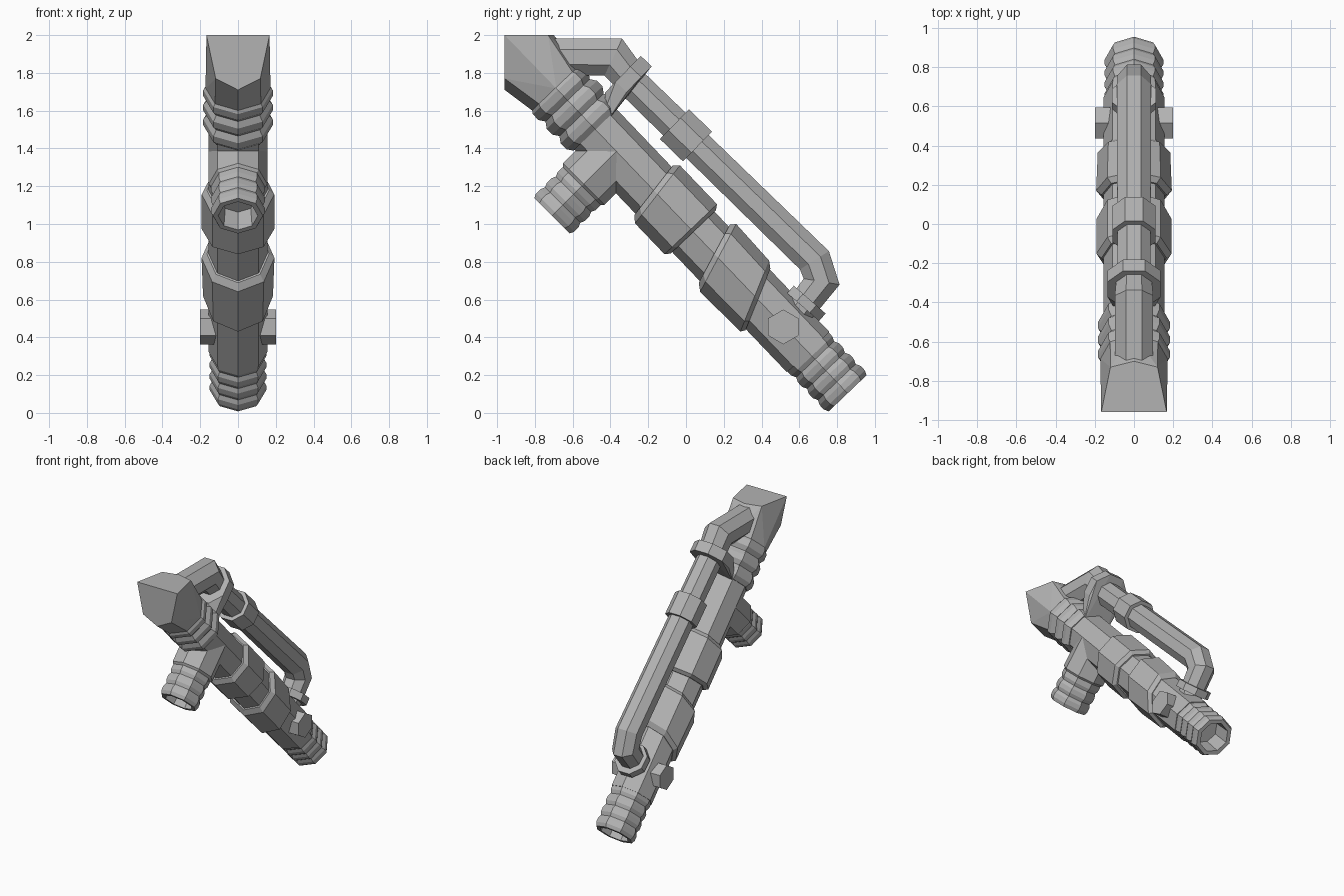
import bpy, bmesh, math
from mathutils import Vector

cube = bpy.data.objects.get("Cube")
if cube:
    bpy.data.objects.remove(cube)

grey = bpy.data.materials.new("mid_grey")
grey.use_nodes = True
grey.diffuse_color = (0.45, 0.45, 0.45, 1)
grey.node_tree.nodes["Principled BSDF"].inputs["Base Color"].default_value = (0.45, 0.45, 0.45, 1)

X = Vector((1, 0, 0))


def V(y, z, x=0.0):
    return Vector((x, y, z))


def finish(name, bm):
    bmesh.ops.recalc_face_normals(bm, faces=bm.faces)
    mesh = bpy.data.meshes.new(name)
    bm.to_mesh(mesh)
    bm.free()
    mesh.materials.append(grey)
    obj = bpy.data.objects.new(name, mesh)
    bpy.context.collection.objects.link(obj)
    return obj


def ring_points(c, n, r, flat=False, sides=8):
    off = math.pi / sides if flat else 0
    r = r / math.cos(off)
    angles = [off + 2 * math.pi * i / sides for i in range(sides)]
    return [c + X * (r * math.cos(a)) + n * (r * math.sin(a)) for a in angles]


def loft(name, sections, flat=False):
    """Skin a list of (centre, cross direction, radius) with capped ends."""
    bm = bmesh.new()
    rings = [[bm.verts.new(p) for p in ring_points(c, n, r, flat)] for c, n, r in sections]
    for a, b in zip(rings, rings[1:]):
        for i in range(len(a)):
            j = (i + 1) % len(a)
            bm.faces.new((a[i], a[j], b[j], b[i]))
    bm.faces.new(rings[0])
    bm.faces.new(rings[-1])
    return finish(name, bm)


def turned(name, origin, axis, profile):
    """Octagonal turned part; profile rows are (distance, radius, slant)."""
    axis = axis.normalized()
    n = X.cross(axis)
    if n.z < 0:
        n = -n
    return loft(name, [(origin + axis * a, n + axis * k, r) for a, r, k in profile])


def pipe(name, path, radii):
    """Octagonal pipe with mitred bends."""
    out = []
    for i, p in enumerate(path):
        d1 = (p - path[max(i - 1, 0)]).normalized()
        d2 = (path[min(i + 1, len(path) - 1)] - p).normalized()
        t = (d1 + d2).normalized()
        miter = t.dot(d2 if d2.length else d1)
        out.append((p, t.cross(X) * (-1 / miter), radii[i]))
    return loft(name, out, flat=True)


def hull(name, points):
    bm = bmesh.new()
    for p in points:
        bm.verts.new(p)
    res = bmesh.ops.convex_hull(bm, input=bm.verts)
    junk = {g for g in res["geom_interior"] + res["geom_unused"] if isinstance(g, bmesh.types.BMVert)}
    bmesh.ops.delete(bm, geom=list(junk), context='VERTS')
    bmesh.ops.dissolve_limit(bm, angle_limit=0.03, verts=bm.verts, edges=bm.edges)
    return finish(name, bm)


def ribs(start, end, count, low, high):
    """Profile rows for a corrugated sleeve."""
    step = (end - start) / count
    rows = [(start, low, 0)]
    for i in range(count):
        a = start + i * step
        rows += [(a + step * 0.3, high, 0), (a + step * 0.7, high, 0), (a + step, low, 0)]
    return rows


# Main barrel axis
O = V(-0.41, 1.428)
AX = V(1.264, -1.323).normalized()
UP = V(-AX.z, AX.y)

turned("main_barrel", O, AX, [(-0.2, 0.155, 0), (1.53, 0.155, 0)])
turned("upper_band", O, AX, [(0.345, 0.165, -0.15), (0.375, 0.192, -0.15),
                             (0.63, 0.192, 0), (0.65, 0.165, 0)])
turned("lower_band", O, AX, [(0.81, 0.165, -0.33), (0.84, 0.193, -0.33),
                             (1.12, 0.185, -0.45), (1.145, 0.16, -0.45)])
turned("upper_ribs", O, AX, ribs(-0.42, -0.1, 3, 0.162, 0.184))
turned("muzzle_ribs", O, AX, ribs(1.5, 1.832, 4, 0.138, 0.15)
       + [(1.832, 0.108, 0), (1.68, 0.1, 0)])

# Side branch with an open mouth
B = O + AX * 0.06
BR = V(-1, -1).normalized()
turned("branch_base", B, BR, [(0, 0.155, 0), (0.245, 0.155, 0), (0.26, 0.14, 0)])
turned("branch_ribs", B, BR, ribs(0.24, 0.483, 3, 0.132, 0.143)
       + [(0.483, 0.105, 0), (0.36, 0.095, 0)])

# Angled head cap
neck = ring_points(O + AX * -0.4, UP, 0.172)
shoulder = [V(-0.96, 2.0, s * 0.167) for s in (-1, 1)]
shoulder += [V(-0.73, 2.0, s * 0.12) for s in (-1, 1)]
shoulder += [V(-0.96, 1.77, s * 0.118) for s in (-1, 1)]
shoulder += [V(-0.70, 2.0), V(-0.96, 1.71)]
hull("head_cap", neck + shoulder)

# Bypass pipe, its top elbow and lower bend
pipe("top_elbow", [V(-0.78, 1.885), V(-0.385, 1.883), V(-0.29, 1.765)], [0.098, 0.098, 0.088])
bypass = [V(-0.33, 1.79), V(0.68, 0.808), V(0.718, 0.695), V(0.59, 0.53)]
pipe("bypass_pipe", bypass, [0.083, 0.088, 0.085, 0.078])
run = (bypass[1] - bypass[0]).normalized()
start = bypass[0] + run * 0.375
pipe("bypass_collar", [start, start + run * 0.17], [0.11, 0.11])
pipe("bypass_flange", [V(0.655, 0.6), V(0.62, 0.56)], [0.112, 0.112])

# Clamp plate joining pipe and barrel
run_up = V(-run.z, run.y)
plate = []
for a in (0.045, 0.125):
    plate += ring_points(bypass[0] + run * (a - 0.05), run_up, 0.135, True)
foot = [V(-0.42, 1.54, s * 0.1) for s in (-1, 1)] + [V(-0.43, 1.6, s * 0.1) for s in (-1, 1)]
hull("clamp_plate", plate + foot)

# Hexagonal cross bolt through the barrel
bolt = []
for side in (-1, 1):
    for i in range(6):
        a = math.radians(30 + 60 * i)
        bolt.append(V(0.515 + 0.092 * math.cos(a), 0.455 + 0.092 * math.sin(a), side * 0.2))
hull("cross_bolt", bolt)
